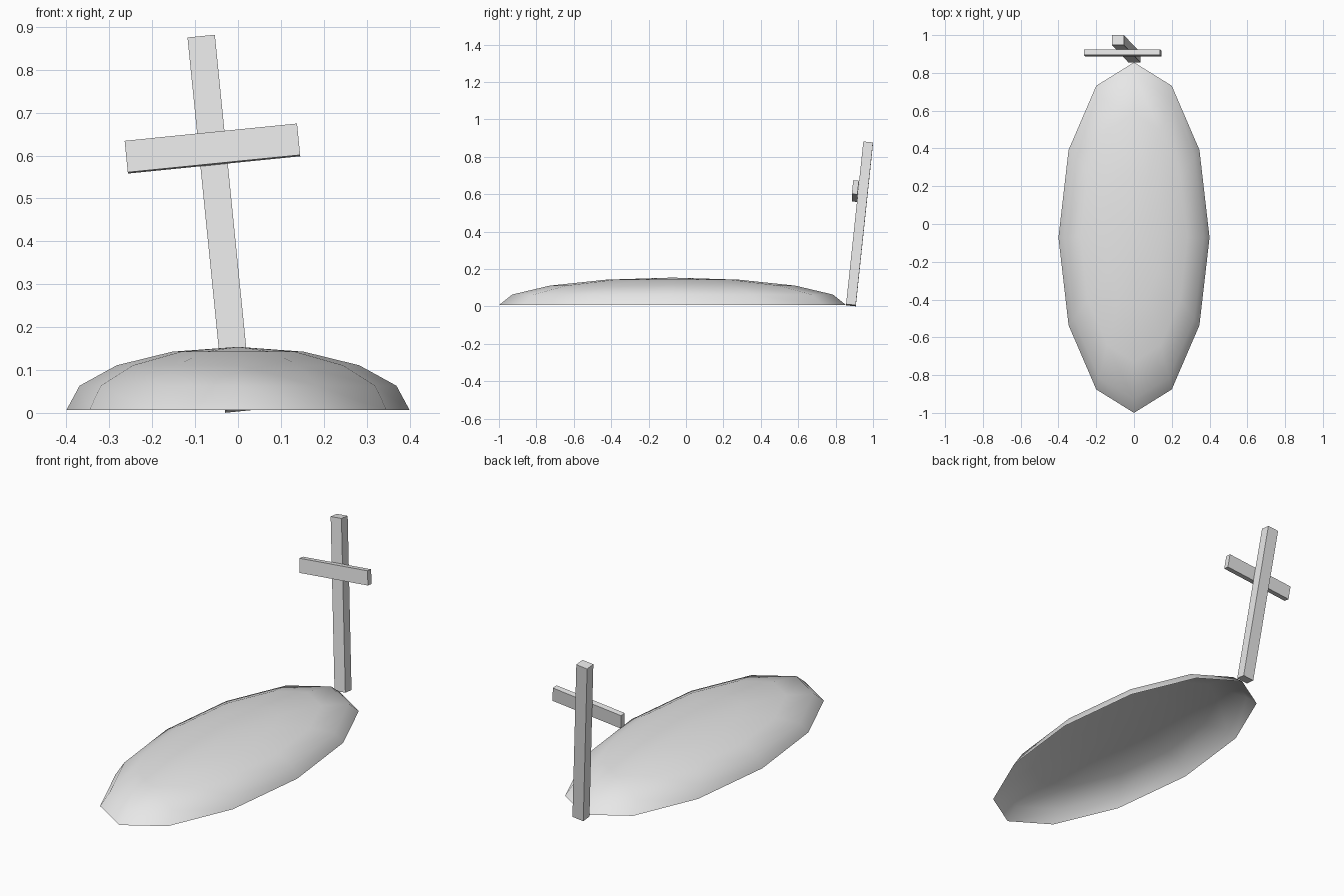
import bpy
import bmesh
from mathutils import Euler, Matrix, Vector

cube = bpy.data.objects.get("Cube")
if cube:
    bpy.data.objects.remove(cube, do_unlink=True)

# One plain grey for everything
grey = bpy.data.materials.new("light_grey")
grey.use_nodes = True
grey.diffuse_color = (0.8, 0.8, 0.8, 1)
grey.node_tree.nodes["Principled BSDF"].inputs["Base Color"].default_value = (0.8, 0.8, 0.8, 1)


def add_object(name, bm, matrix, smooth=False):
    mesh = bpy.data.meshes.new(name)
    bm.to_mesh(mesh)
    bm.free()
    mesh.materials.append(grey)
    for face in mesh.polygons:
        face.use_smooth = smooth
    obj = bpy.data.objects.new(name, mesh)
    obj.matrix_world = matrix
    bpy.context.collection.objects.link(obj)
    return obj


def add_beam(name, size, centre, lean):
    bm = bmesh.new()
    bmesh.ops.create_cube(bm, size=1)
    bmesh.ops.scale(bm, vec=size, verts=bm.verts)
    return add_object(name, bm, Matrix.Translation(centre) @ lean)


# Mound: upper half of a stretched low-poly sphere, open underneath
bm = bmesh.new()
bmesh.ops.create_uvsphere(bm, u_segments=12, v_segments=8, radius=1)
below = [v for v in bm.verts if v.co.z < -0.01]
bmesh.ops.delete(bm, geom=below, context='VERTS')
bmesh.ops.scale(bm, vec=(0.4, 0.928, 0.147), verts=bm.verts)
add_object("mound", bm, Matrix.Translation((0, -0.072, 0.007)), smooth=True)

# Crooked marker: both beams share one lean, crossbar sits on the upright's front
lean = Euler((-0.105, -0.1, 0)).to_matrix().to_4x4()
upright_centre = Vector((-0.042, 0.928, 0.441))
add_beam("upright", (0.064, 0.052, 0.879), upright_centre, lean)
bar_centre = upright_centre + lean.to_3x3() @ Vector((0, -0.041, 0.173))
add_beam("crossbar", (0.404, 0.03, 0.074), bar_centre, lean)
